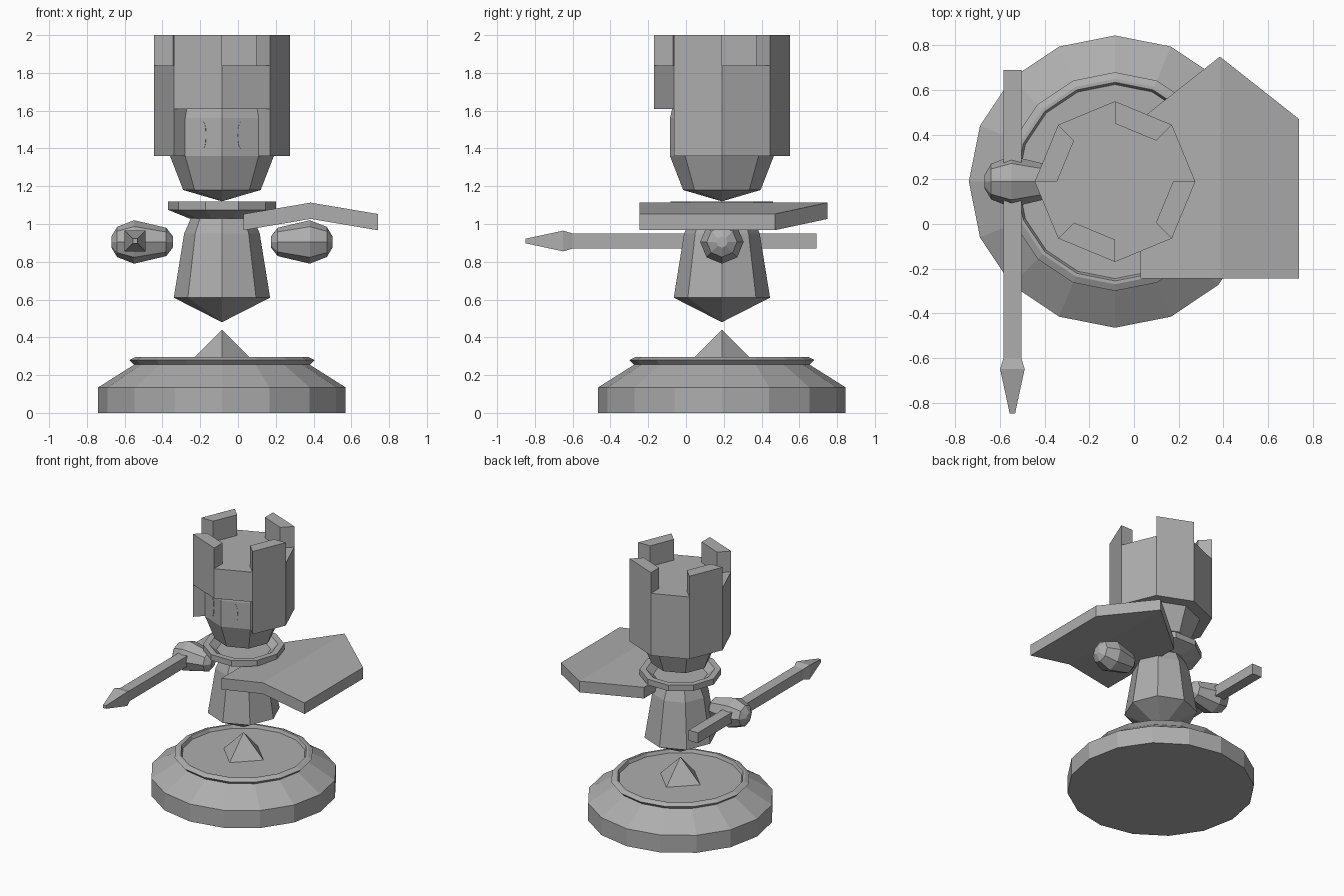
import bpy, bmesh, math
from mathutils import Matrix, Vector

if "Cube" in bpy.data.objects:
    bpy.data.objects.remove(bpy.data.objects["Cube"], do_unlink=True)

CX, CY = -0.085, 0.19  # axis of the figure
GREY = (0.42, 0.42, 0.42, 1)

mat = bpy.data.materials.new("plain grey")
mat.use_nodes = True
mat.diffuse_color = GREY
mat.node_tree.nodes["Principled BSDF"].inputs["Base Color"].default_value = GREY

ALONG_X = Matrix.Rotation(math.radians(90), 4, 'Y')
ALONG_NEG_X = Matrix.Rotation(math.radians(-90), 4, 'Y')
ALONG_Y = Matrix.Rotation(math.radians(-90), 4, 'X')


def finish(bm, name, matrix=Matrix()):
    bmesh.ops.transform(bm, matrix=matrix, verts=bm.verts)
    bmesh.ops.recalc_face_normals(bm, faces=bm.faces)
    mesh = bpy.data.meshes.new(name)
    bm.to_mesh(mesh)
    bm.free()
    mesh.materials.append(mat)
    obj = bpy.data.objects.new(name, mesh)
    bpy.context.collection.objects.link(obj)
    return obj


def lathe(name, profile, sides, center=(CX, CY, 0), turn=Matrix(), phase=0.0):
    """Spin (radius, height) points into a closed faceted solid."""
    bm = bmesh.new()
    rings = []
    for r, h in profile:
        if r == 0:
            rings.append([bm.verts.new((0, 0, h))] * sides)
        else:
            angles = [phase + math.tau * i / sides for i in range(sides)]
            rings.append([bm.verts.new((r * math.cos(a), r * math.sin(a), h)) for a in angles])
    for low, high in zip(rings, rings[1:]):
        for i in range(sides):
            j = (i + 1) % sides
            corners = dict.fromkeys((low[i], low[j], high[j], high[i]))
            bm.faces.new(list(corners))
    for (r, h), ring in ((profile[0], rings[0]), (profile[-1], rings[-1])):
        if r:
            bm.faces.new(ring)
    return finish(bm, name, Matrix.Translation(center) @ turn)


# Pedestal with a raised rim and a shallow recess
lathe("pedestal", [(0.655, 0), (0.655, 0.135), (0.465, 0.255), (0.49, 0.28),
                   (0.46, 0.295), (0.445, 0.295), (0.435, 0.27)], 16)
lathe("pedestal_spike", [(0.17, 0.27), (0, 0.44)], 4)

# Body, collar and head
lathe("body", [(0, 0.48), (0.255, 0.61), (0.2, 0.95), (0.165, 1.03), (0.1, 1.05)], 8)
lathe("collar", [(0.175, 1.03), (0.285, 1.075), (0.285, 1.12), (0.24, 1.12),
                 (0.19, 1.08)], 10)
lathe("head", [(0, 1.12), (0.205, 1.18), (0.275, 1.36), (0.275, 1.56), (0.262, 1.615)], 8)

# Eyes: thin oval plates on the two front faces of the head
for name, deg in (("right_eye", 247.5), ("left_eye", 292.5)):
    a = math.radians(deg)
    out = Vector((math.cos(a), math.sin(a), 0))
    eye = bmesh.new()
    bmesh.ops.create_cone(eye, cap_ends=True, segments=12, radius1=1, radius2=1, depth=1)
    bmesh.ops.scale(eye, vec=(0.07, 0.015, 0.006), verts=eye.verts)
    pos = Vector((CX, CY, 1.47)) + out * 0.254
    finish(eye, name, Matrix.Translation(pos) @ Matrix.Rotation(a, 4, 'Z') @ ALONG_X)

# Tower helmet: eight wall cells on three levels, open at the face, four merlons
LEVELS = (1.36, 1.61, 1.84, 2.0)
RADII = (0.26, 0.36)
wall = ({(i, 0) for i in range(8) if i not in (5, 6)}
        | {(i, 1) for i in range(8)}
        | {(i, 2) for i in (1, 3, 5, 7)})
bm = bmesh.new()
grid = {}


def vert(i, ring, level):
    key = (i % 8, ring, level)
    if key not in grid:
        a = math.tau * key[0] / 8
        grid[key] = bm.verts.new((CX + RADII[ring] * math.cos(a),
                                  CY + RADII[ring] * math.sin(a), LEVELS[level]))
    return grid[key]


def quad(*keys):
    bm.faces.new([vert(*k) for k in keys])


for i, k in sorted(wall):
    quad((i, 1, k), (i + 1, 1, k), (i + 1, 1, k + 1), (i, 1, k + 1))
    if k != 1:
        quad((i, 0, k), (i + 1, 0, k), (i + 1, 0, k + 1), (i, 0, k + 1))
    for side, step in ((i, -1), (i + 1, 1)):
        if ((i + step) % 8, k) not in wall:
            quad((side, 0, k), (side, 1, k), (side, 1, k + 1), (side, 0, k + 1))
    for level, step in ((k, -1), (k + 1, 1)):
        if (i, k + step) not in wall:
            quad((i, 0, level), (i, 1, level), (i + 1, 1, level), (i + 1, 0, level))
for level in (1, 2):
    quad(*[(i, 0, level) for i in range(8)])
finish(bm, "tower_helmet")

# Floating hands, fuller on the outer side
hand = [(0.03, -0.205), (0.075, -0.17), (0.115, 0), (0.08, 0.09), (0.03, 0.12)]
lathe("left_hand", hand, 8, (0.38, CY, 0.905), ALONG_X)
lathe("right_hand", hand, 8, (-0.55, CY, 0.905), ALONG_NEG_X)

# Square spear pointing forward
R2 = math.sqrt(2)
spear = [(0.012, -0.85), (0.055, -0.65), (0.04, -0.6), (0.04, 0.69)]
lathe("spear", [(r * R2, h) for r, h in spear], 4, (-0.545, 0, 0.91), ALONG_Y, math.pi / 4)

# Shield lying flat, ridged along its middle and pointed at the back
bm = bmesh.new()
halves = []
for x in (0.03, 0.74):
    halves.append([bm.verts.new(p) for p in ((0.385, -0.245, 1.113), (x, -0.245, 1.053),
                                             (x, 0.47, 1.053), (0.385, 0.75, 1.113))])
for half in halves:
    bm.faces.new(half)
bmesh.ops.remove_doubles(bm, verts=bm.verts, dist=0.001)
solid = bmesh.ops.extrude_face_region(bm, geom=bm.faces[:], use_keep_orig=True)
low = [v for v in solid["geom"] if isinstance(v, bmesh.types.BMVert)]
bmesh.ops.translate(bm, vec=(0, 0, -0.086), verts=low)
finish(bm, "shield")
